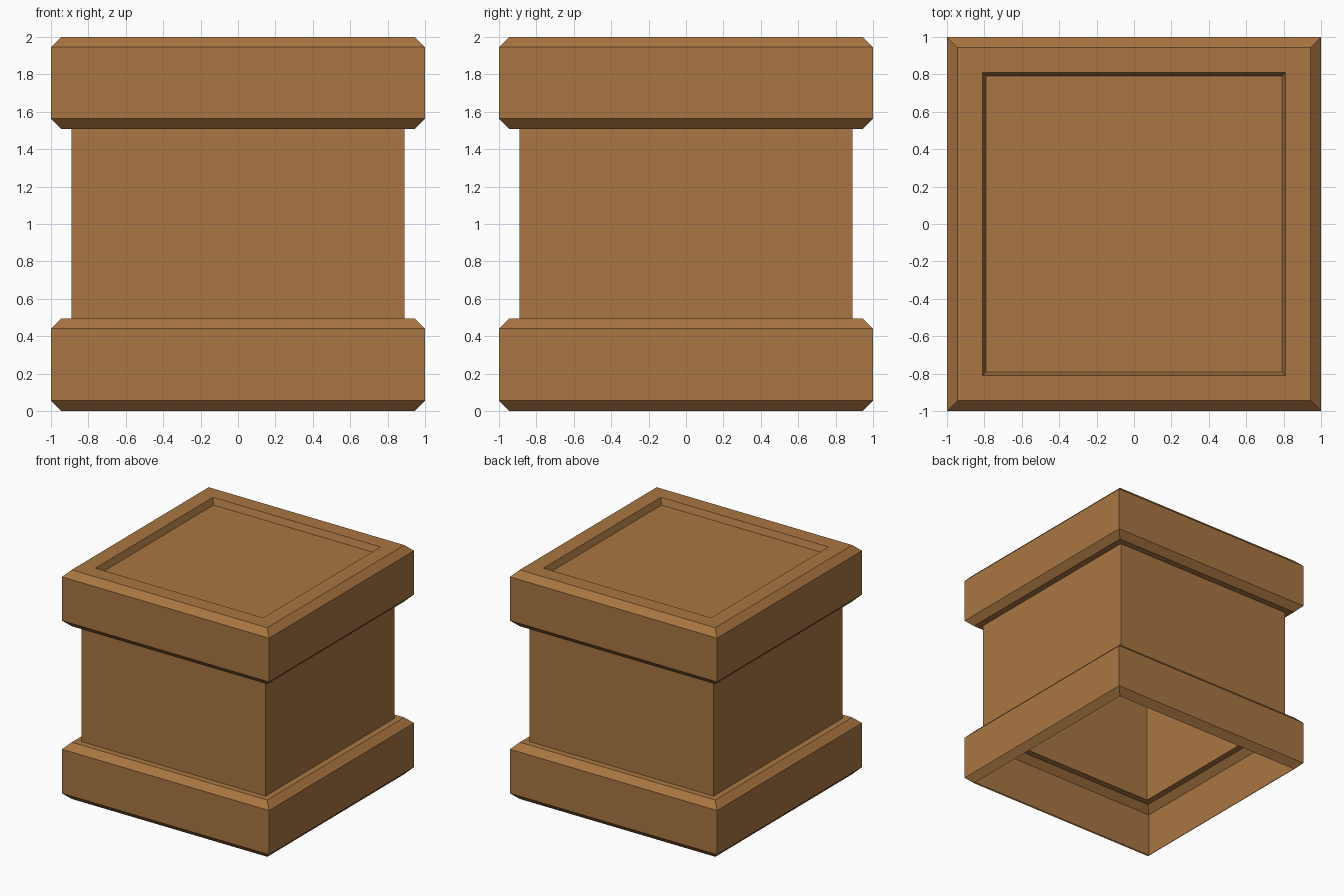
import bpy
import bmesh

if "Cube" in bpy.data.objects:
    bpy.data.objects.remove(bpy.data.objects["Cube"])

wood = bpy.data.materials.new("brown wood")
wood.diffuse_color = (0.40, 0.182, 0.055, 1.0)
wood.use_nodes = True
wood.node_tree.nodes["Principled BSDF"].inputs["Base Color"].default_value = wood.diffuse_color


def square_lathe(name, profile, cap=False):
    """Sweep a (half width, height) profile round a square; optionally close the last ring."""
    bm = bmesh.new()
    rings = [[bm.verts.new((sx * r, sy * r, z))
              for sx, sy in ((-1, -1), (1, -1), (1, 1), (-1, 1))]
             for r, z in profile]
    for a, b in zip(rings, rings[1:]):
        for i in range(4):
            j = (i + 1) % 4
            bm.faces.new((a[i], a[j], b[j], b[i]))
    if cap:
        bm.faces.new(rings[-1])
    mesh = bpy.data.meshes.new(name)
    bm.to_mesh(mesh)
    bm.free()
    mesh.materials.append(wood)
    obj = bpy.data.objects.new(name, mesh)
    bpy.context.collection.objects.link(obj)
    return obj


BEVEL = 0.055
BODY = 0.89
EDGE = 1 - BEVEL


def band(z0, z1):
    """Chamfered outer profile of a wide band."""
    return [(EDGE, z0), (1, z0 + BEVEL), (1, z1 - BEVEL), (EDGE, z1)]


# Base band: hollow underneath, with a ledge meeting the body
square_lathe("base_band", band(0, 0.495) + [(BODY, 0.495)])

# Plain square body
square_lathe("body", [(BODY, 0.495), (BODY, 1.508)])

# Top band: underside ledge, chamfers, rim and shallow recessed panel
square_lathe("top_band",
             [(BODY, 1.508)] + band(1.508, 2.0) + [(0.81, 2.0), (0.79, 1.945)],
             cap=True)
